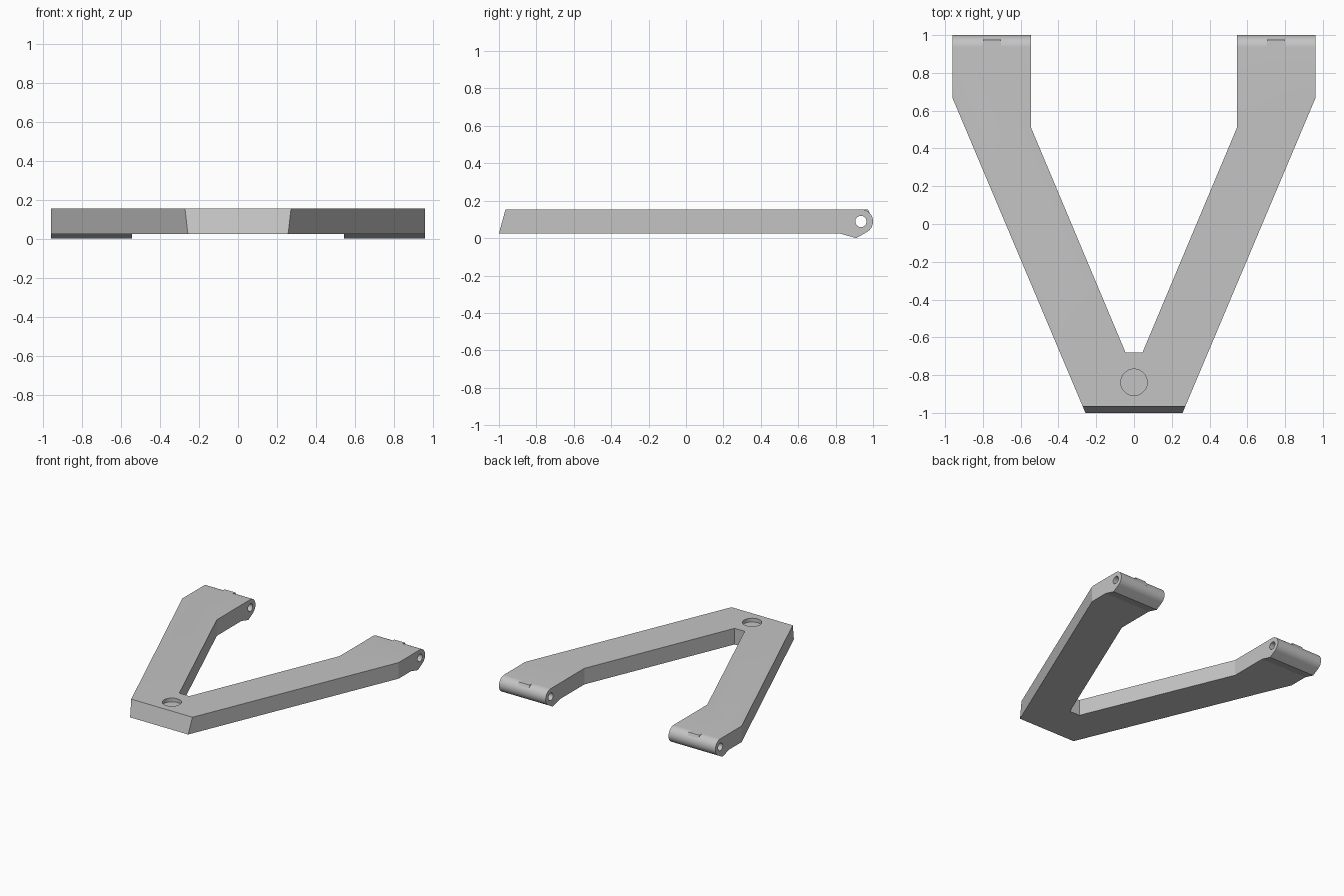
import bpy, bmesh
from math import sin, cos, radians
from mathutils import Vector

if "Cube" in bpy.data.objects:
    bpy.data.objects.remove(bpy.data.objects["Cube"], do_unlink=True)

grey = bpy.data.materials.new("plain_grey")
grey.use_nodes = True
grey.diffuse_color = (0.55, 0.55, 0.55, 1)
grey.node_tree.nodes["Principled BSDF"].inputs["Base Color"].default_value = grey.diffuse_color

BOTTOM, TOP = 0.025, 0.154
PIN_Y, PIN_Z, KNUCKLE_R = 0.935, 0.089, 0.065


def prism(name, points, offset):
    """Extrude a closed outline of 3D points along an offset."""
    bm = bmesh.new()
    face = bm.faces.new([bm.verts.new(p) for p in points])
    out = bmesh.ops.extrude_face_region(bm, geom=[face])
    moved = [v for v in out["geom"] if isinstance(v, bmesh.types.BMVert)]
    bmesh.ops.translate(bm, verts=moved, vec=Vector(offset))
    if len(bm.faces) < len(points) + 2:
        bm.faces.new([bm.verts[i] for i in range(len(points))])
    bmesh.ops.recalc_face_normals(bm, faces=bm.faces)
    mesh = bpy.data.meshes.new(name)
    bm.to_mesh(mesh)
    bm.free()
    mesh.materials.append(grey)
    obj = bpy.data.objects.new(name, mesh)
    bpy.context.collection.objects.link(obj)
    return obj


def circle(a, b, radius, start=0, end=360, steps=48):
    angles = [radians(start + (end - start) * i / steps) for i in range(steps)]
    return [(a + radius * cos(t), b + radius * sin(t)) for t in angles]


def activate(obj):
    bpy.ops.object.select_all(action="DESELECT")
    obj.select_set(True)
    bpy.context.view_layer.objects.active = obj


def boolean(obj, cutter, operation):
    cutter.hide_render = True
    mod = obj.modifiers.new("cut", "BOOLEAN")
    mod.operation, mod.object, mod.solver = operation, cutter, "EXACT"
    activate(obj)
    bpy.ops.object.modifier_apply(modifier=mod.name)
    bpy.data.objects.remove(cutter, do_unlink=True)


# Forked frame: side profile with rounded hinge end, trimmed to the V plan
side = [(-1, BOTTOM), (0.82, BOTTOM), (0.91, 0)]
side += circle(PIN_Y, PIN_Z, KNUCKLE_R, -60, 90, 20)
side += [(PIN_Y, TOP), (-0.965, TOP)]
frame = prism("forked_frame", [(-1.1, y, z) for y, z in side], (2.2, 0, 0))

half = [(0.255, -1.005), (0.96, 0.665), (0.96, 1.1), (0.545, 1.1), (0.545, 0.51), (0.045, -0.68)]
plan = half + [(-x, y) for x, y in reversed(half)]
boolean(frame, prism("plan_cutter", [(x, y, -0.1) for x, y in plan], (0, 0, 0.4)), "INTERSECT")

# Hinge pin bore and shallow round recess near the front
bore = circle(PIN_Y, PIN_Z, 0.03)
boolean(frame, prism("bore_cutter", [(-1.1, y, z) for y, z in bore], (2.2, 0, 0)), "DIFFERENCE")
recess = circle(0, -0.838, 0.07)
boolean(frame, prism("recess_cutter", [(x, y, TOP - 0.03) for x, y in recess], (0, 0, 0.1)), "DIFFERENCE")

activate(frame)
bpy.ops.object.shade_smooth_by_angle(angle=radians(12))

# Small stop tab on each hinge knuckle
tab = [(PIN_Y, TOP - 0.02), (PIN_Y, TOP), (0.973, TOP - 0.001), (0.999, 0.1), (0.975, 0.09)]
for name, x in (("left_stop_tab", 0.705), ("right_stop_tab", -0.8)):
    prism(name, [(x, y, z) for y, z in tab], (0.095, 0, 0))
